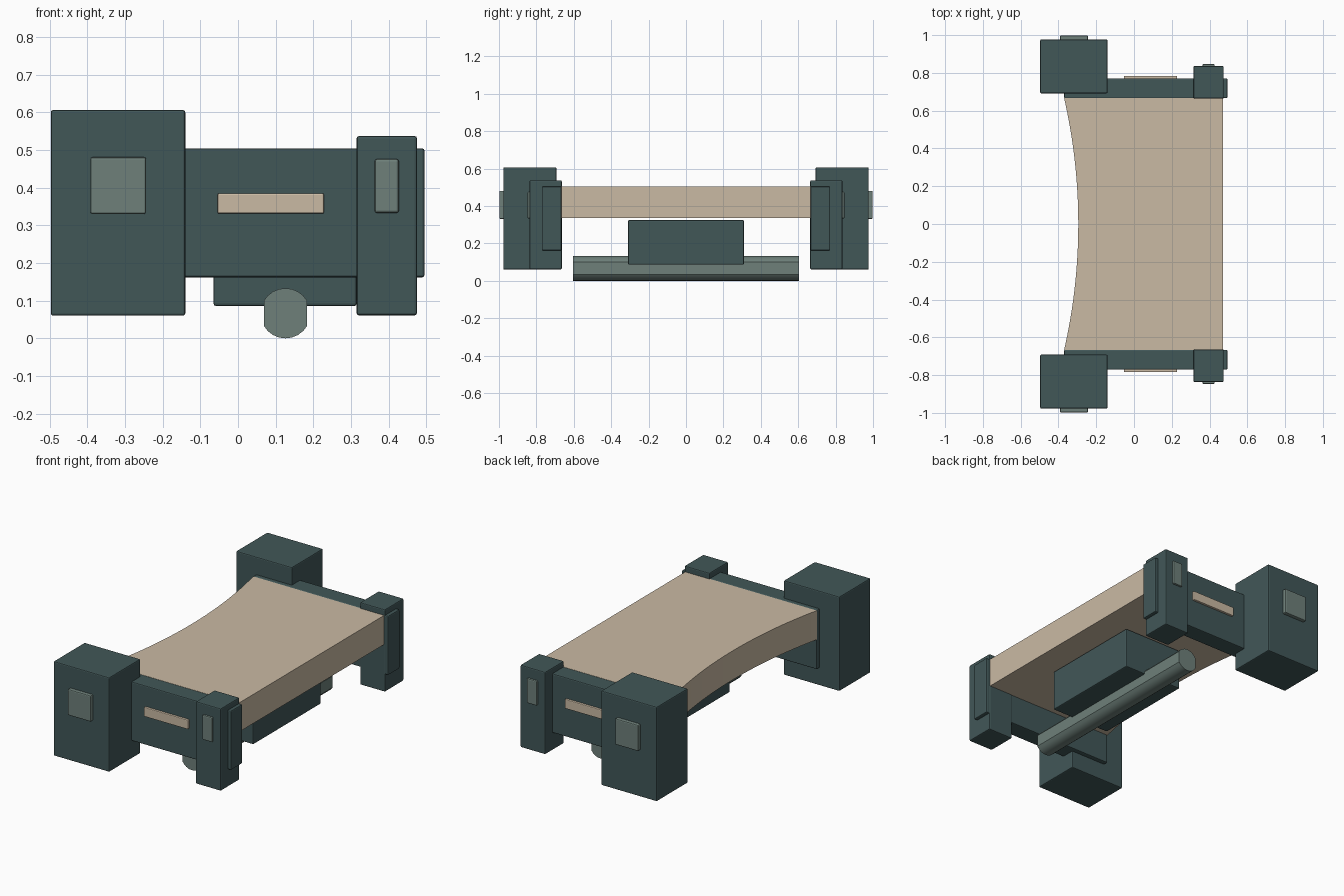
import bpy, bmesh, math

if "Cube" in bpy.data.objects:
    bpy.data.objects.remove(bpy.data.objects["Cube"])


def material(name, rgb):
    m = bpy.data.materials.new(name)
    m.diffuse_color = (*rgb, 1)
    m.use_nodes = True
    m.node_tree.nodes["Principled BSDF"].inputs["Base Color"].default_value = m.diffuse_color
    return m


TEAL = material("dark teal", (0.053, 0.095, 0.097))
GREY = material("grey green", (0.156, 0.216, 0.195))
TAN = material("tan", (0.59, 0.49, 0.37))


def finish(name, bm, mat):
    bmesh.ops.recalc_face_normals(bm, faces=bm.faces)
    me = bpy.data.meshes.new(name)
    bm.to_mesh(me)
    bm.free()
    me.materials.append(mat)
    ob = bpy.data.objects.new(name, me)
    bpy.context.collection.objects.link(ob)
    return ob


def box(name, x, y, z, mat, bevel=0.006):
    bm = bmesh.new()
    bmesh.ops.create_cube(bm, size=1)
    for v in bm.verts:
        v.co = [(a + b) / 2 + c * (b - a) for c, (a, b) in zip(v.co, (x, y, z))]
    bmesh.ops.bevel(bm, geom=bm.edges[:], offset=bevel, segments=2,
                    profile=0.5, affect='EDGES')
    return finish(name, bm, mat)


def prism(name, pts, offset, mat):
    bm = bmesh.new()
    face = bm.faces.new([bm.verts.new(p) for p in pts])
    ext = bmesh.ops.extrude_face_region(bm, geom=[face])
    bmesh.ops.translate(bm, vec=offset,
                        verts=[g for g in ext["geom"] if isinstance(g, bmesh.types.BMVert)])
    return finish(name, bm, mat)


# End assemblies, repeated on both sides
for side, s in (("front", -1), ("back", 1)):
    def part(name, x, y, z, mat, bevel=0.006):
        box(f"{side}_{name}", x, tuple(sorted((s * y[0], s * y[1]))), z, mat, bevel)

    part("large_block", (-0.497, -0.14), (0.692, 0.977), (0.06, 0.606), TEAL)
    part("large_block_plate", (-0.392, -0.244), (0.96, 0.998), (0.33, 0.481), GREY)
    part("side_panel", (-0.37, 0.495), (0.666, 0.771), (0.162, 0.504), TEAL)
    part("panel_strip", (-0.054, 0.228), (0.76, 0.784), (0.331, 0.385), TAN, 0.004)
    part("small_post", (0.315, 0.475), (0.664, 0.836), (0.061, 0.537), TEAL)
    part("small_post_plate", (0.363, 0.427), (0.825, 0.847), (0.333, 0.476), GREY)

# Deck with a concave left edge (arc through ends and middle)
half, depth = 0.667, 0.075
radius = (half ** 2 + depth ** 2) / (2 * depth)
sweep = math.asin(half / radius)
pts = [(0.47, -half, 0.335), (0.47, half, 0.335)]
for i in range(33):
    a = sweep * (1 - 2 * i / 32)
    pts.append((-0.295 - radius + radius * math.cos(a), radius * math.sin(a), 0.335))
prism("deck", pts, (0, 0, 0.168), TAN)

# Box hanging below the deck
box("under_box", (-0.065, 0.315), (-0.31, 0.31), (0.086, 0.324), TEAL)

# Round bar with flattened sides under the box
r = 0.0665
pts = []
for start in (30, 210):
    for i in range(9):
        a = math.radians(start + 15 * i)
        pts.append((0.126 + r * math.cos(a), -0.603, r + r * math.sin(a)))
bar = prism("bottom_bar", pts, (0, 1.206, 0), GREY)
bpy.context.view_layer.objects.active = bar
bar.select_set(True)
bpy.ops.object.shade_smooth_by_angle(angle=math.radians(35))
